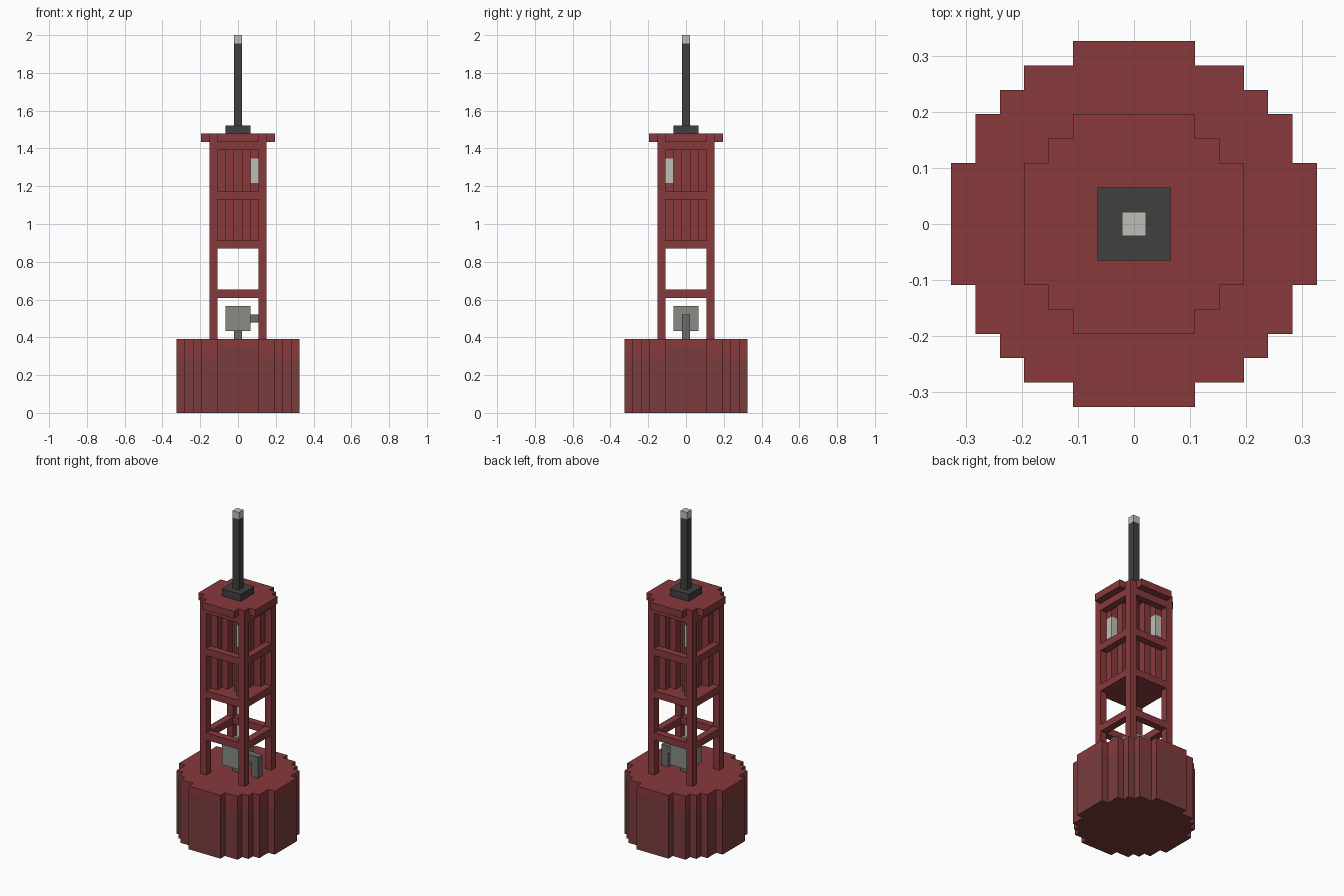
import bpy, bmesh, math
from mathutils import Vector, Matrix

U = 2 / 46  # one block of the grid

if "Cube" in bpy.data.objects:
    bpy.data.objects.remove(bpy.data.objects["Cube"], do_unlink=True)


def material(name, r, g, b):
    m = bpy.data.materials.new(name)
    m.use_nodes = True
    m.diffuse_color = (r, g, b, 1)
    m.node_tree.nodes["Principled BSDF"].inputs["Base Color"].default_value = (r, g, b, 1)
    return m


RED = material("red paint", 0.25, 0.042, 0.046)
WORN = material("worn red paint", 0.195, 0.045, 0.047)
DARK = material("dark grey metal", 0.051, 0.051, 0.051)
PALE = material("pale grey lamp", 0.52, 0.52, 0.48)
BOX = material("instrument grey", 0.25, 0.26, 0.23)
PIPE = material("pipe grey", 0.14, 0.145, 0.15)


def finish(name, bm, *mats):
    bmesh.ops.recalc_face_normals(bm, faces=bm.faces)
    me = bpy.data.meshes.new(name)
    bm.to_mesh(me)
    bm.free()
    for m in mats:
        me.materials.append(m)
    ob = bpy.data.objects.new(name, me)
    bpy.context.collection.objects.link(ob)
    return ob


def blocks(name, mat, boxes):
    """Boxes given as (centre x, centre y, width x, width y, bottom, top) in blocks."""
    bm = bmesh.new()
    for x, y, w, d, z0, z1 in boxes:
        place = Matrix.Translation(Vector((x, y, (z0 + z1) / 2)) * U)
        size = Matrix.Diagonal((w * U, d * U, (z1 - z0) * U, 1))
        bmesh.ops.create_cube(bm, size=1, matrix=place @ size)
    return finish(name, bm, mat)


def stepped_disc(quarter, z0, z1):
    """Extrude a stepped outline made of one quarter turned four times."""
    bm = bmesh.new()
    verts = []
    for turn in range(4):
        rot = Matrix.Rotation(turn * math.pi / 2, 3, 'Z')
        verts += [bm.verts.new(rot @ Vector((x, y, z0)) * U) for x, y in quarter]
    face = bm.faces.new(verts)
    top = bmesh.ops.extrude_face_region(bm, geom=[face], use_keep_orig=True)["geom"]
    for v in top:
        if isinstance(v, bmesh.types.BMVert):
            v.co.z = z1 * U
    return bm


# Float: stepped drum with worn paint on the lower walls
bm = stepped_disc([(7.5, 2.5), (6.5, 2.5), (6.5, 4.5), (5.5, 4.5), (5.5, 5.5),
                   (4.5, 5.5), (4.5, 6.5), (2.5, 6.5), (2.5, 7.5)], 0, 9)
bmesh.ops.recalc_face_normals(bm, faces=bm.faces)
for height in (0.29, 0.345):
    bmesh.ops.bisect_plane(bm, geom=bm.verts[:] + bm.edges[:] + bm.faces[:],
                           plane_co=(0, 0, height), plane_no=(0, 0, 1))
for f in bm.faces:
    c = f.calc_center_median()
    if abs(f.normal.z) < 0.5:
        broad = max(abs(c.x), abs(c.y)) > 7 * U
        f.material_index = int(c.z < 0.29 or (c.z < 0.345 and broad))
    elif f.normal.z < 0:
        f.material_index = 1
finish("float", bm, RED, WORN)

# Tower frame: four corner legs, rings of beams and a solid floor
corners = [(x, y) for x in (-3, 3) for y in (-3, 3)]
blocks("tower_legs", RED, [(x, y, 1, 1, 9, 33) for x, y in corners])
for z, name in ((14, "lower"), (26, "middle"), (32, "upper")):
    beams = []
    for s in (-3, 3):
        beams += [(0, s, 5, 1, z, z + 1), (s, 0, 1, 5, z, z + 1)]
    blocks(name + "_beams", RED, beams)
blocks("tower_floor", RED, [(0, 0, 7, 5, 20, 21), (0, 3, 5, 1, 20, 21), (0, -3, 5, 1, 20, 21)])

# Crossed diagonal reflector plates, with gaps for the two lamps
lamps = [(2, -2), (-2, 2)]
plates = []
for i in range(-2, 3):
    for x, y in {(i, i), (i, -i)}:
        spans = ((21, 28), (31, 33)) if (x, y) in lamps else ((21, 33),)
        plates += [(x, y, 1, 1, a, b) for a, b in spans]
blocks("reflector", RED, plates)
blocks("side_lamps", PALE, [(x, y, 1, 1, 28, 31) for x, y in lamps])

# Instrument box on a post, with an elbow pipe
blocks("instrument_box", BOX, [(0, 0, 3, 3, 10, 13)])
blocks("box_post", PIPE, [(0, 0, 1, 1, 9, 10)])
blocks("elbow_pipe", PIPE, [(2, 0, 1, 1, 11, 12), (3, 0, 1, 1, 9, 12)])

# Top plate, mast and mast lamp
bm = stepped_disc([(4.5, 2.5), (3.5, 2.5), (3.5, 3.5), (2.5, 3.5), (2.5, 4.5)], 33, 34)
finish("top_plate", bm, RED)
blocks("mast_base", DARK, [(0, 0, 3, 3, 34, 35)])
blocks("mast", DARK, [(0, 0, 1, 1, 35, 45)])
blocks("mast_lamp", PALE, [(0, 0, 1, 1, 45, 46)])
